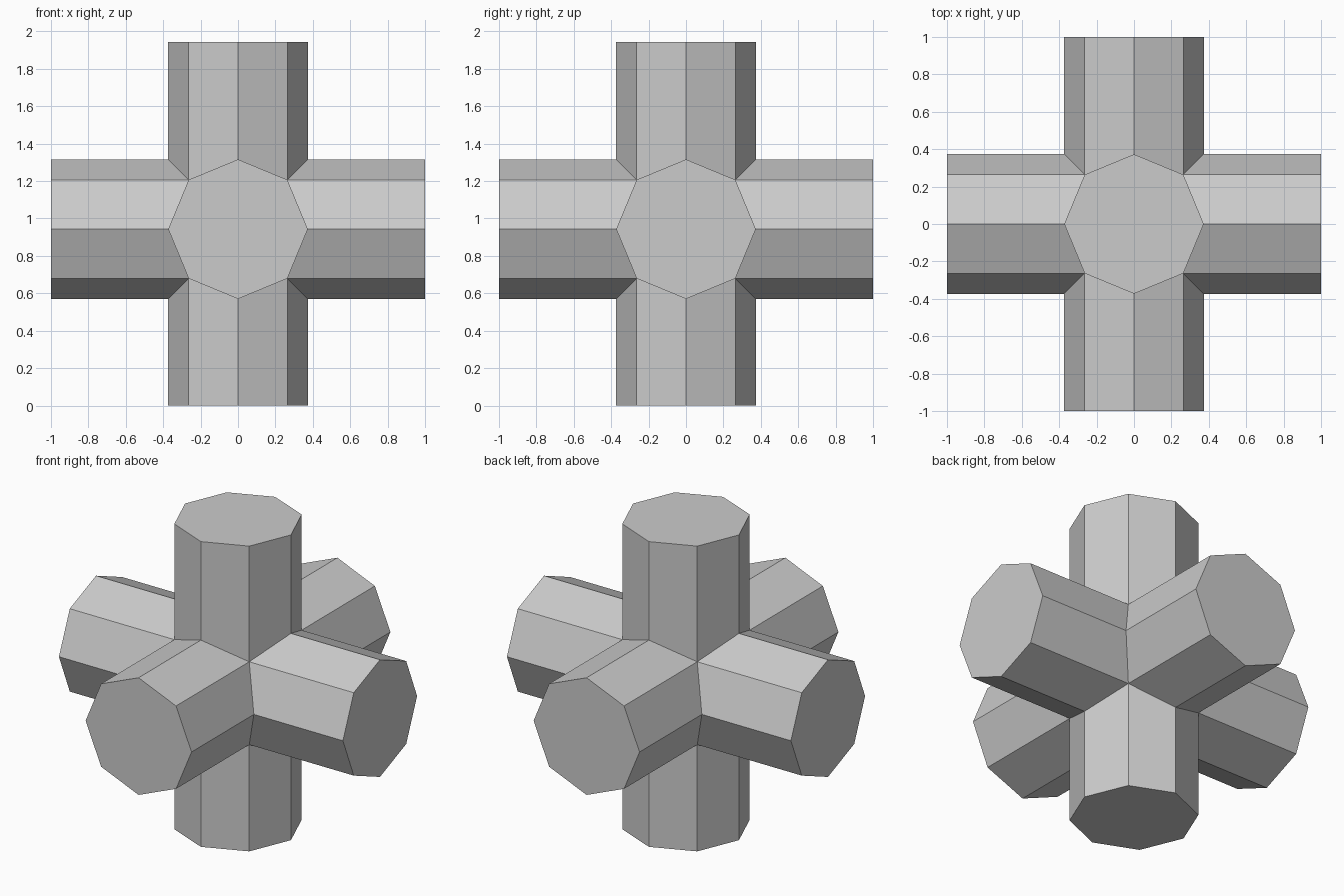
import bpy, bmesh, math
from mathutils import Vector

if "Cube" in bpy.data.objects:
    bpy.data.objects.remove(bpy.data.objects["Cube"])

R = 0.373        # octagon corner radius
CENTRE_Z = 0.943 # height of the crossing point

bm = bmesh.new()


def add_arm(axis, sign, length):
    """Octagonal arm along one axis, mitred where it meets its neighbours."""
    inner, outer = [], []
    for i in range(8):
        a = i * math.pi / 4
        u, v = R * math.cos(a), R * math.sin(a)
        for ring, dist in ((inner, max(abs(u), abs(v))), (outer, length)):
            p = Vector((0, 0, CENTRE_Z))
            p[axis] += sign * dist
            p[(axis + 1) % 3] += u
            p[(axis + 2) % 3] += v
            ring.append(bm.verts.new(p))
    for i in range(8):
        j = (i + 1) % 8
        bm.faces.new((inner[i], inner[j], outer[j], outer[i]))
    bm.faces.new(outer)


# Six arms; the lower one is slightly shorter and stands on the ground
for axis in range(3):
    for sign in (-1, 1):
        add_arm(axis, sign, CENTRE_Z if (axis, sign) == (2, -1) else 1.0)

# Weld the mitred seams into one closed surface
bmesh.ops.remove_doubles(bm, verts=bm.verts, dist=0.0005)
bmesh.ops.recalc_face_normals(bm, faces=bm.faces)

mesh = bpy.data.meshes.new("six_way_pipe_junction")
bm.to_mesh(mesh)
bm.free()
bpy.context.collection.objects.link(bpy.data.objects.new("six_way_pipe_junction", mesh))
